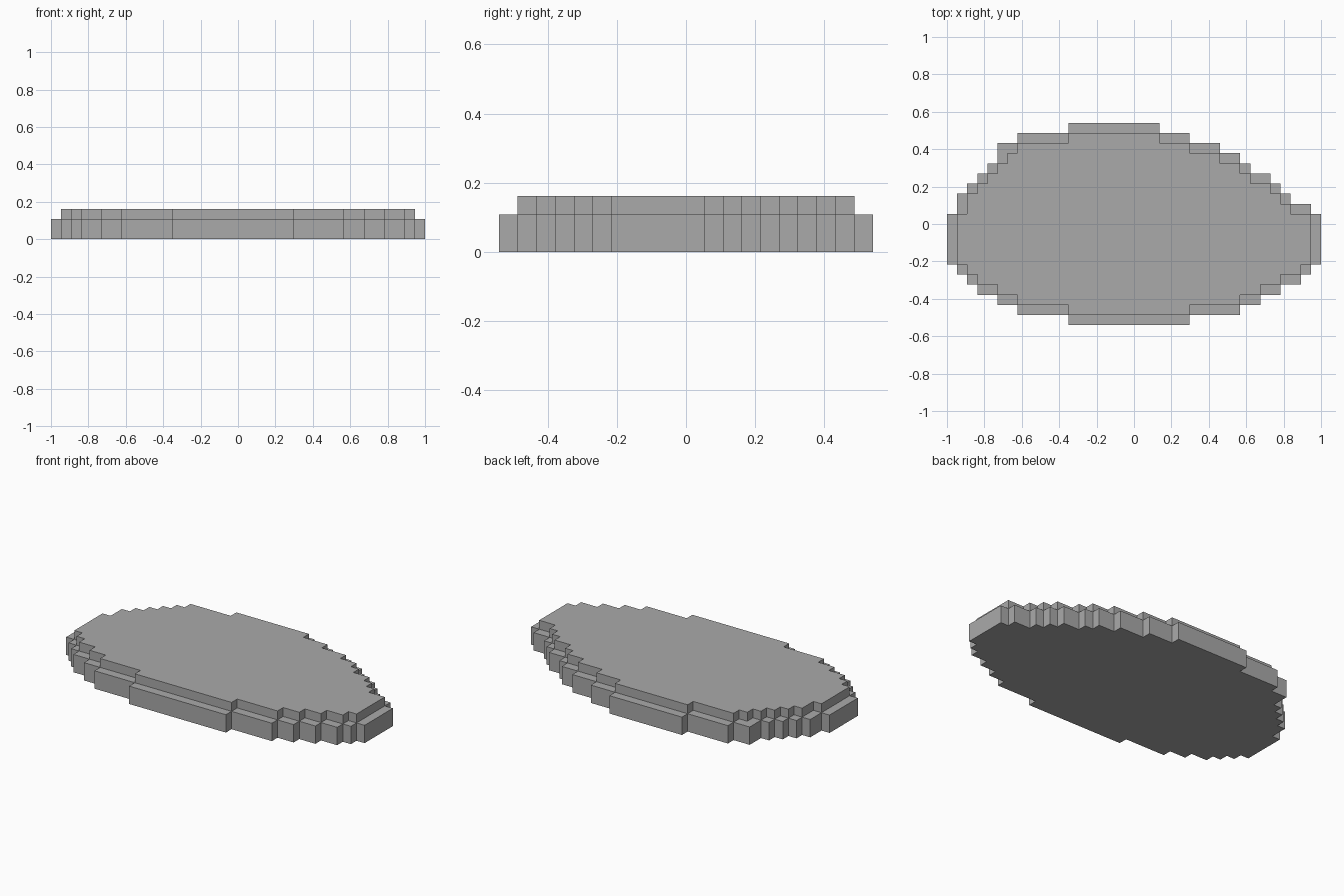
import bpy
import bmesh

cube = bpy.data.objects.get("Cube")
if cube:
    bpy.data.objects.remove(cube, do_unlink=True)

UNIT = 2 / 37          # one block
COLS, ROWS = 37, 20

# Left and right block limits of each row, from back to front
LEFT = [12, 7, 5, 5, 4, 3, 2, 1, 1] + [0] * 5 + [1, 2, 3, 5, 7, 12]
RIGHT = [21, 24, 27, 29, 30, 32, 33, 34, 36] + [37] * 5 + [36, 35, 33, 31, 29, 24]
base_rows = {i: (LEFT[i], RIGHT[i]) for i in range(ROWS)}


def shrink(rows):
    """Pull the stepped outline in by one block all round."""
    inner = {}
    for i in range(1, ROWS - 1):
        near = rows[i - 1], rows[i + 1]
        inner[i] = (max(rows[i][0] + 1, *(n[0] for n in near)),
                    min(rows[i][1] - 1, *(n[1] for n in near)))
    return inner


def outline(rows):
    """Stepped outline of the rows, without points on straight runs."""
    right = [(rows[i][1], j) for i in sorted(rows) for j in (i, i + 1)]
    left = [(rows[i][0], j) for i in sorted(rows) for j in (i, i + 1)]
    pts = []
    for p in right + left[::-1]:
        if not pts or p != pts[-1]:
            pts.append(p)
    n = len(pts)
    corners = []
    for k, p in enumerate(pts):
        a, b = pts[k - 1], pts[(k + 1) % n]
        if (p[0] - a[0]) * (b[1] - p[1]) != (p[1] - a[1]) * (b[0] - p[0]):
            corners.append(((p[0] - COLS / 2) * UNIT, (ROWS / 2 - p[1]) * UNIT))
    return corners


def slab(name, rows, low, high, material, keep_bottom=True):
    bm = bmesh.new()
    face = bm.faces.new([bm.verts.new((x, y, low * UNIT)) for x, y in outline(rows)])
    made = bmesh.ops.extrude_face_region(bm, geom=[face], use_keep_orig=True)["geom"]
    top = [v for v in made if isinstance(v, bmesh.types.BMVert)]
    bmesh.ops.translate(bm, verts=top, vec=(0, 0, (high - low) * UNIT))
    bmesh.ops.recalc_face_normals(bm, faces=bm.faces[:])
    if not keep_bottom:
        under = [f for f in bm.faces if f.normal.z < -0.5]
        bmesh.ops.delete(bm, geom=under, context="FACES_ONLY")
    mesh = bpy.data.meshes.new(name)
    bm.to_mesh(mesh)
    bm.free()
    mesh.materials.append(material)
    obj = bpy.data.objects.new(name, mesh)
    bpy.context.scene.collection.objects.link(obj)
    return obj


grey = bpy.data.materials.new("stone_grey")
grey.use_nodes = True
colour = (0.4, 0.4, 0.4, 1)
grey.diffuse_color = colour
grey.node_tree.nodes["Principled BSDF"].inputs["Base Color"].default_value = colour

# Wide lower slab, with a thinner one set in by a block on top
slab("lower_slab", base_rows, 0, 2, grey)
slab("upper_slab", shrink(base_rows), 2, 3, grey, keep_bottom=False)
